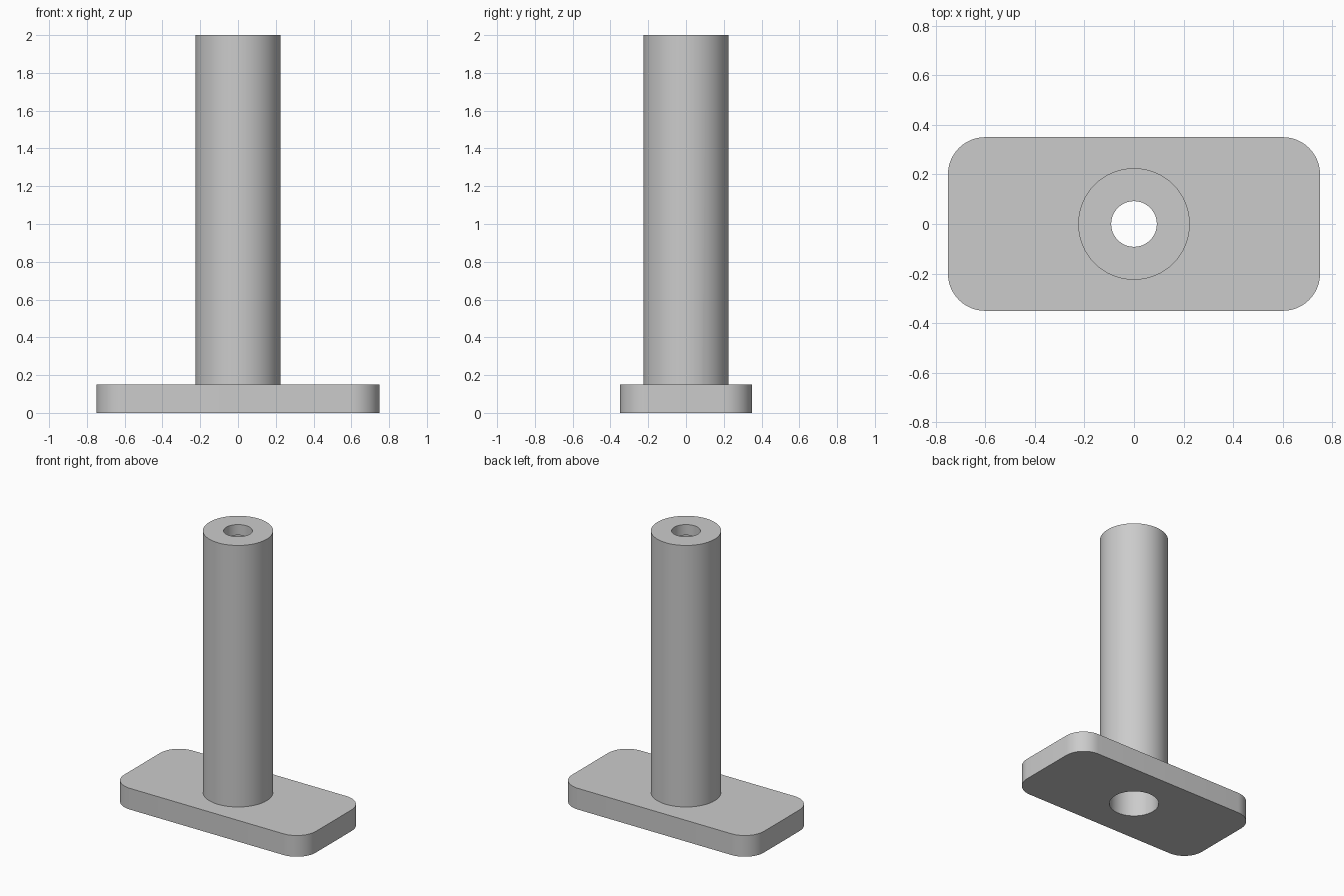
import bpy, bmesh, math

if "Cube" in bpy.data.objects:
    bpy.data.objects.remove(bpy.data.objects["Cube"], do_unlink=True)

PLATE_X, PLATE_Y, PLATE_Z, CORNER_R = 0.75, 0.35, 0.15, 0.15
POST_R, BORE_R, HOLE_R = 0.225, 0.162, 0.092
HEIGHT, LIP_Z = 2.0, 1.925
SIDES = 64

grey = bpy.data.materials.new("plain grey")
grey.use_nodes = True
colour = (0.6, 0.6, 0.6, 1)
grey.diffuse_color = colour
grey.node_tree.nodes["Principled BSDF"].inputs["Base Color"].default_value = colour


def add_object(name, bm):
    bmesh.ops.recalc_face_normals(bm, faces=bm.faces)
    mesh = bpy.data.meshes.new(name)
    bm.to_mesh(mesh)
    bm.free()
    mesh.materials.append(grey)
    obj = bpy.data.objects.new(name, mesh)
    bpy.context.collection.objects.link(obj)
    return obj


def turned(name, profile):
    """Solid of stacked rings (radius, z), capped at both ends."""
    bm = bmesh.new()
    rings = [[bm.verts.new((r * math.cos(math.tau * i / SIDES),
                            r * math.sin(math.tau * i / SIDES), z))
              for i in range(SIDES)] for r, z in profile]
    for low, high in zip(rings, rings[1:]):
        for i in range(SIDES):
            j = (i + 1) % SIDES
            bm.faces.new((low[i], low[j], high[j], high[i]))
    bm.faces.new(rings[0])
    bm.faces.new(rings[-1])
    return add_object(name, bm)


# Base plate with rounded vertical corners
bm = bmesh.new()
bmesh.ops.create_cube(bm, size=1)
for v in bm.verts:
    v.co = (v.co.x * 2 * PLATE_X, v.co.y * 2 * PLATE_Y, (v.co.z + 0.5) * PLATE_Z)
uprights = [e for e in bm.edges if abs(e.verts[0].co.z - e.verts[1].co.z) > 0.01]
bmesh.ops.bevel(bm, geom=uprights, offset=CORNER_R, segments=12,
                profile=0.5, affect='EDGES')
body = add_object("base_plate_with_tube", bm)

# Tube body, and the stepped bore that leaves a lip at the top
post = turned("post_helper", [(POST_R, PLATE_Z / 2), (POST_R, HEIGHT)])
bore = turned("bore_cutter", [(BORE_R, -0.1), (BORE_R, LIP_Z),
                              (HOLE_R, LIP_Z), (HOLE_R, HEIGHT + 0.1)])

bpy.ops.object.select_all(action='DESELECT')
bpy.context.view_layer.objects.active = body
body.select_set(True)
for helper, operation in ((post, 'UNION'), (bore, 'DIFFERENCE')):
    helper.hide_render = True
    mod = body.modifiers.new(helper.name, 'BOOLEAN')
    mod.operation = operation
    mod.solver = 'EXACT'
    mod.object = helper
    bpy.ops.object.modifier_apply(modifier=mod.name)
    bpy.data.objects.remove(helper, do_unlink=True)

bpy.ops.object.shade_smooth_by_angle(angle=math.radians(30))
